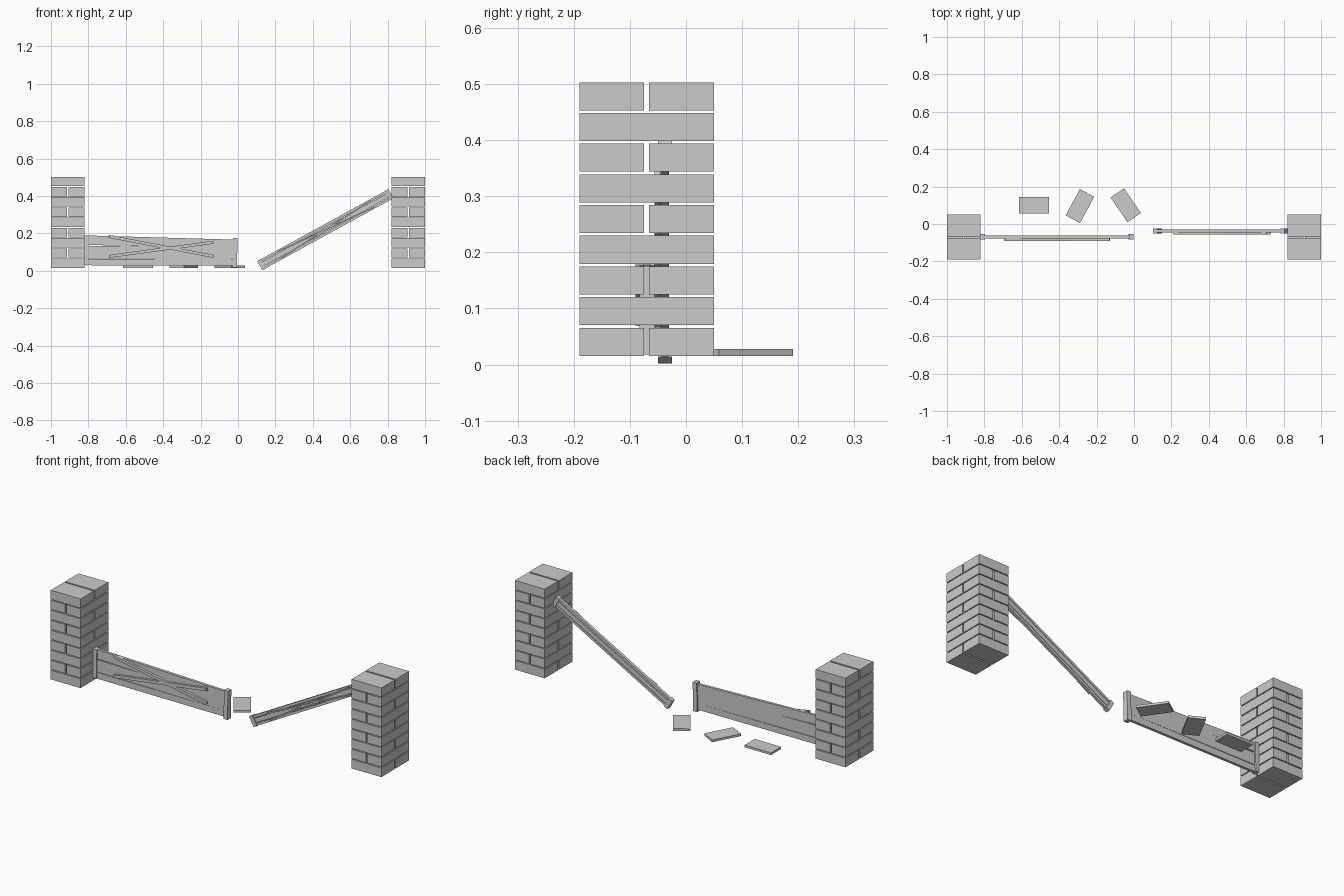
import bpy
import math
from mathutils import Vector

cube = bpy.data.objects.get("Cube")
if cube:
    bpy.data.objects.remove(cube, do_unlink=True)

grey = bpy.data.materials.new("stone_grey")
grey.use_nodes = True
tone = (0.6, 0.6, 0.6, 1)
grey.diffuse_color = tone
grey.node_tree.nodes["Principled BSDF"].inputs["Base Color"].default_value = tone


def box(name, center, size, rot=(0, 0, 0)):
    bpy.ops.mesh.primitive_cube_add(size=1, location=center, rotation=rot)
    ob = bpy.context.object
    ob.name = name
    ob.scale = size
    ob.data.materials.append(grey)
    return ob


def board(name, a, b, width, y0, y1):
    """Board running between two (x, z) points, with its depth along y."""
    a, b = Vector(a), Vector(b)
    mid, run = (a + b) / 2, b - a
    box(name, (mid.x, (y0 + y1) / 2, mid.y), (run.length, y1 - y0, width),
        (0, -math.atan2(run.y, run.x), 0))


# Brick pillars with alternating courses
for side, cx in (("right", -0.91), ("left", 0.91)):
    for row in range(9):
        z = 0.0405 + row * 0.0547
        for k in (-1, 1):
            if row % 2 == 0:
                center, size = (cx, -0.07 + k * 0.0622, z), (0.18, 0.1155, 0.05)
            else:
                center, size = (cx + k * 0.047, -0.07, z), (0.086, 0.24, 0.05)
            box(f"{side}_pillar_brick", center, size)

# Sagging gate: rails, end posts, cross braces
for z0, z1, w in ((0.047, 0.045, 0.034), (0.1, 0.095, 0.066), (0.164, 0.142, 0.05)):
    board("gate_rail", (-0.8, z0), (-0.02, z1), w, -0.077, -0.062)
board("gate_hinge_post", (-0.812, 0.03), (-0.808, 0.19), 0.024, -0.083, -0.054)
board("gate_end_post", (-0.018, 0.018), (-0.014, 0.176), 0.024, -0.083, -0.054)
board("gate_brace", (-0.69, 0.184), (-0.13, 0.077), 0.016, -0.09, -0.074)
board("gate_brace", (-0.69, 0.077), (-0.13, 0.153), 0.016, -0.09, -0.074)

# Fallen gate: a narrow panel leaning on the pillar
start, finish = Vector((0.117, 0.028)), Vector((0.817, 0.412))
along = (finish - start).normalized()
across = Vector((-along.y, along.x))
length = (finish - start).length


def leaning(u, v):
    return start + along * (u * length) + across * v


for v, w in ((-0.021, 0.013), (0, 0.024), (0.021, 0.013)):
    board("fallen_rail", leaning(0, v), leaning(1, v), w, -0.045, -0.03)
for u in (0.013, 0.987):
    board("fallen_post", leaning(u, -0.029), leaning(u, 0.029), 0.022, -0.05, -0.025)
for s in (-1, 1):
    board("fallen_brace", leaning(0.15, s * 0.019), leaning(0.86, -s * 0.019),
          0.007, -0.056, -0.043)

# Loose slabs on the ground
for x, y, angle in ((-0.535, 0.1, 0), (-0.289, 0.096, 61.7), (-0.044, 0.1, -55.5)):
    box("loose_slab", (x, y, 0.0215), (0.16, 0.087, 0.012), (0, 0, math.radians(angle)))
